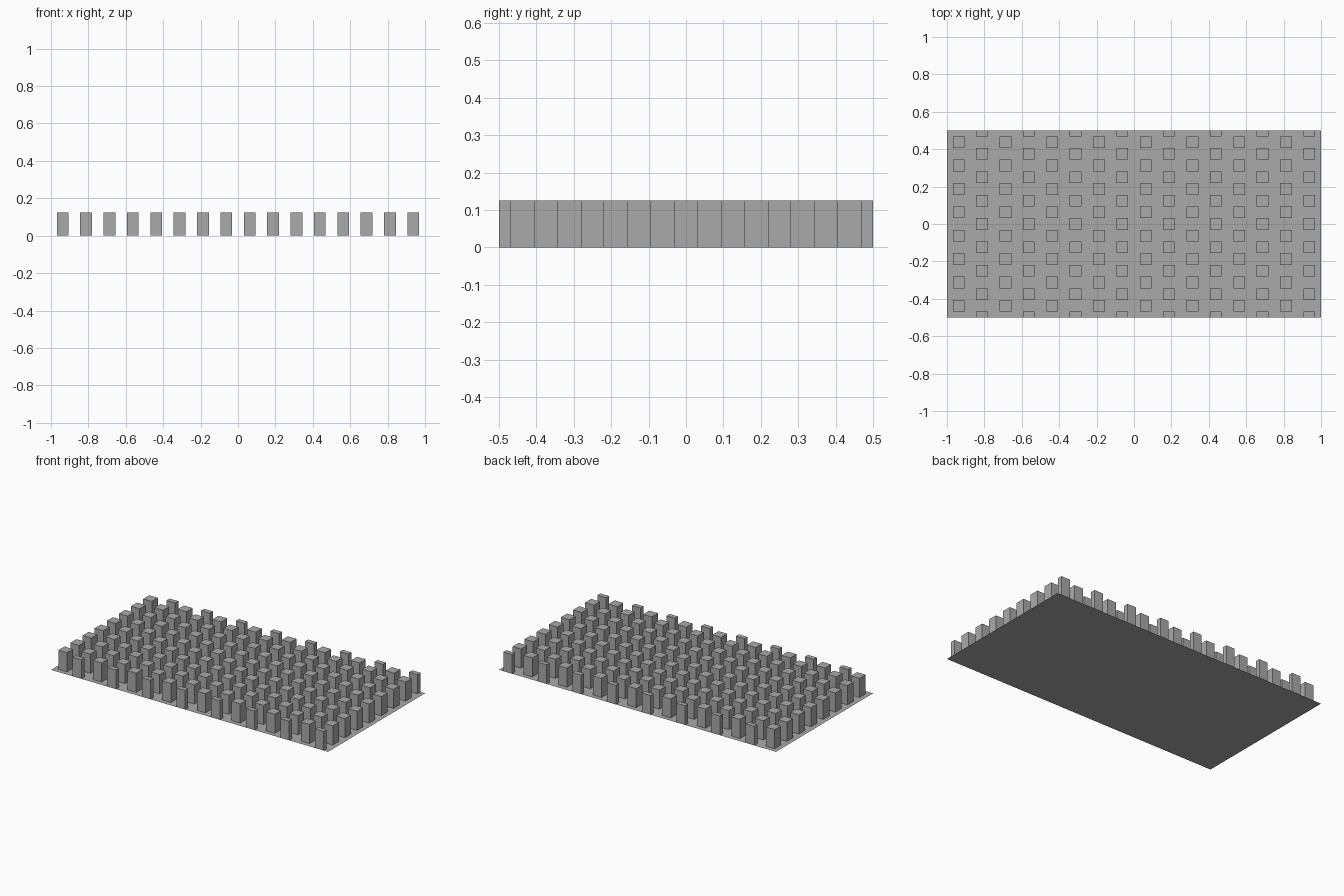
import bpy
import bmesh

# Remove the default cube
cube = bpy.data.objects.get("Cube")
if cube:
    bpy.data.objects.remove(cube, do_unlink=True)

WIDTH, DEPTH, HEIGHT = 2.0, 1.0, 0.125
CELL = WIDTH / 64          # a stud is two cells wide, with two-cell gaps

# One matte grey for the whole panel
grey = bpy.data.materials.new("mid grey")
grey.use_nodes = True
colour = (0.4, 0.4, 0.4, 1.0)
grey.diffuse_color = colour
grey.node_tree.nodes["Principled BSDF"].inputs["Base Color"].default_value = colour


def is_stud(face):
    """Studs are staggered: odd columns shift by half a pitch and meet the edges."""
    centre = face.calc_center_median()
    i = int((centre.x + WIDTH / 2) / CELL)
    j = int((centre.y + DEPTH / 2) / CELL)
    rows = (0, 3) if (i // 4) % 2 else (1, 2)
    return i % 4 in (1, 2) and j % 4 in rows


# Thin sheet, divided into cells
bm = bmesh.new()
bmesh.ops.create_grid(bm, x_segments=64, y_segments=32, size=1.0)
for v in bm.verts:
    v.co.x *= WIDTH / 2
    v.co.y *= DEPTH / 2

# Hollow studs, drawn up out of the sheet
studs = [f for f in bm.faces if is_stud(f)]
result = bmesh.ops.extrude_face_region(bm, geom=studs)
raised = [g for g in result["geom"] if isinstance(g, bmesh.types.BMVert)]
bmesh.ops.translate(bm, verts=raised, vec=(0, 0, HEIGHT))

# Merge the cells of each stud top into one face
tops = {f for f in bm.faces if all(v.co.z > HEIGHT / 2 for v in f.verts)}
inner = [e for e in bm.edges if len(e.link_faces) == 2 and all(f in tops for f in e.link_faces)]
bmesh.ops.dissolve_edges(bm, edges=inner, use_verts=False)

mesh = bpy.data.meshes.new("studded_panel")
bm.to_mesh(mesh)
bm.free()
mesh.materials.append(grey)
panel = bpy.data.objects.new("studded_panel", mesh)
bpy.context.collection.objects.link(panel)
